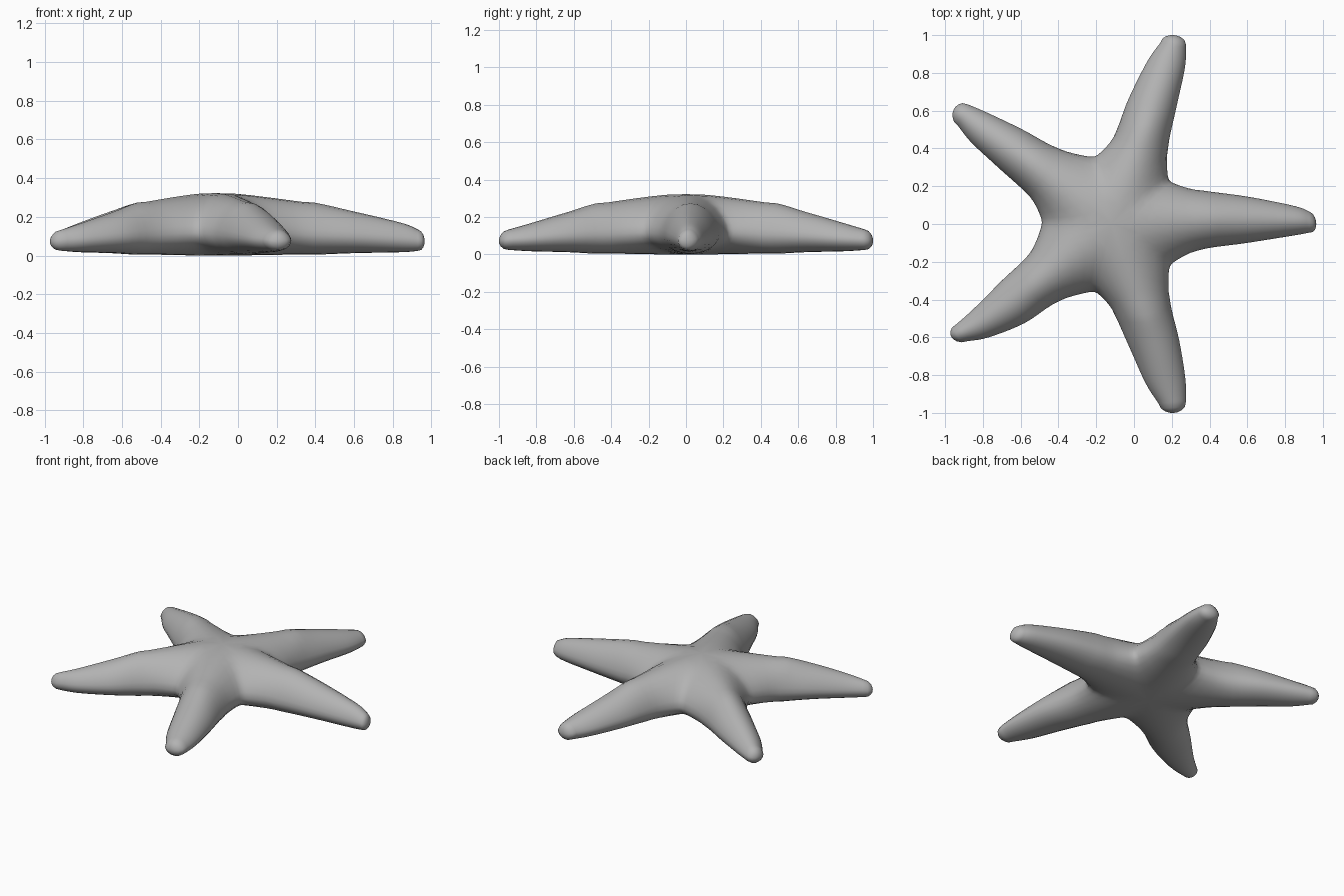
import bpy, bmesh, math
from mathutils import Vector

if "Cube" in bpy.data.objects:
    bpy.data.objects.remove(bpy.data.objects["Cube"])

CENTRE = Vector((-0.12, 0.0))
# Notches between neighbouring arms, counter-clockwise (notch k is left of arm k)
NOTCHES = [Vector(p) for p in ((0.19, 0.235), (-0.21, 0.362), (-0.495, 0.01),
                               (-0.21, -0.365), (0.195, -0.225))]
# Each arm: left x, left y, right x, right y at four stations, plus its tip
ARMS = [
    ([(0.32, 0.185, 0.34, -0.14), (0.6, 0.145, 0.6, -0.10),
      (0.85, 0.095, 0.85, -0.06), (0.93, 0.065, 0.93, -0.045)], (0.965, 0.0)),
    ([(-0.11, 0.46, 0.18, 0.40), (-0.03, 0.66, 0.225, 0.62),
      (0.07, 0.86, 0.27, 0.83), (0.14, 0.96, 0.275, 0.95)], (0.21, 1.0)),
    ([(-0.55, 0.14, -0.40, 0.40), (-0.72, 0.30, -0.60, 0.505),
      (-0.86, 0.43, -0.79, 0.595), (-0.932, 0.52, -0.88, 0.633)], (-0.955, 0.605)),
    ([(-0.40, -0.41, -0.55, -0.15), (-0.58, -0.525, -0.70, -0.30),
      (-0.77, -0.60, -0.85, -0.45), (-0.88, -0.62, -0.94, -0.53)], (-0.965, -0.60)),
    ([(0.19, -0.40, -0.12, -0.45), (0.24, -0.62, -0.03, -0.64),
      (0.272, -0.82, 0.06, -0.84), (0.275, -0.94, 0.13, -0.95)], (0.21, -1.0)),
]
# Bottom, widest and top height at the root and the four stations
HEIGHTS = [(0.003, 0.12, 0.345), (0.01, 0.115, 0.292), (0.02, 0.105, 0.235),
           (0.025, 0.09, 0.175), (0.032, 0.084, 0.142)]
SIDES, STEPS = 24, 5


def section(left, mid, right, heights):
    """Closed rounded-triangle loop, bent at mid."""
    low, side, high = heights
    loop = []
    for j in range(SIDES):
        a = 2 * math.pi * j / SIDES
        u, s = math.cos(a), math.sin(a)
        p = mid.lerp(left if u > 0 else right, abs(u))
        z = side + (high - side) * s ** 1.25 if s > 0 else side + (side - low) * s
        loop.append(Vector((p.x, p.y, z)))
    return loop


def spline(p0, p1, p2, p3, t):
    return 0.5 * (2 * p1 + (p2 - p0) * t + (2 * p0 - 5 * p1 + 4 * p2 - p3) * t ** 2
                  + (3 * p1 - p0 - 3 * p2 + p3) * t ** 3)


def arm(bm, k):
    stations, tip = ARMS[k]
    keys = [section(NOTCHES[k], CENTRE, NOTCHES[k - 1], HEIGHTS[0])]
    for (lx, ly, rx, ry), h in zip(stations, HEIGHTS[1:]):
        l, r = Vector((lx, ly)), Vector((rx, ry))
        keys.append(section(l, (l + r) / 2, r, h))
    # Smooth loft through the key sections
    n = len(keys)
    loops = []
    for i in range(n - 1):
        q = [keys[max(i - 1, 0)], keys[i], keys[i + 1], keys[min(i + 2, n - 1)]]
        for s in range(STEPS):
            loops.append([spline(*pts, s / STEPS) for pts in zip(*q)])
    loops.append(keys[-1])
    # Domed tip
    mid = sum(keys[-1], Vector()) / SIDES
    end = Vector((tip[0], tip[1], 0.08))
    for deg in (30, 55, 75):
        a = math.radians(deg)
        loops.append([mid + (p - mid) * math.cos(a) + (end - mid) * math.sin(a)
                      for p in keys[-1]])
    rings = [[bm.verts.new(p) for p in loop] for loop in loops]
    for a, b in zip(rings, rings[1:]):
        for j in range(SIDES):
            m = (j + 1) % SIDES
            bm.faces.new((a[j], a[m], b[m], b[j]))
    last = bm.verts.new(end)
    for j in range(SIDES):
        bm.faces.new((rings[-1][j], rings[-1][(j + 1) % SIDES], last))


# Five arms welded at the middle into one body
bm = bmesh.new()
for k in range(5):
    arm(bm, k)
bmesh.ops.remove_doubles(bm, verts=bm.verts, dist=0.0005)

# Soften the notches and the central seams
soft = [v for v in bm.verts if (v.co.xy - CENTRE).length < 0.48]
for _ in range(4):
    bmesh.ops.smooth_vert(bm, verts=soft, factor=0.5,
                          use_axis_x=True, use_axis_y=True, use_axis_z=True)
bmesh.ops.recalc_face_normals(bm, faces=bm.faces)
low = min(v.co.z for v in bm.verts)
bmesh.ops.translate(bm, verts=bm.verts, vec=(0, 0, -low))

mesh = bpy.data.meshes.new("starfish_body")
bm.to_mesh(mesh)
bm.free()
mesh.shade_smooth()
body = bpy.data.objects.new("starfish_body", mesh)
bpy.context.collection.objects.link(body)

# Dark grey skin
skin = bpy.data.materials.new("grey_skin")
skin.diffuse_color = (0.45, 0.45, 0.45, 1)
skin.use_nodes = True
skin.node_tree.nodes["Principled BSDF"].inputs["Base Color"].default_value = skin.diffuse_color
mesh.materials.append(skin)
